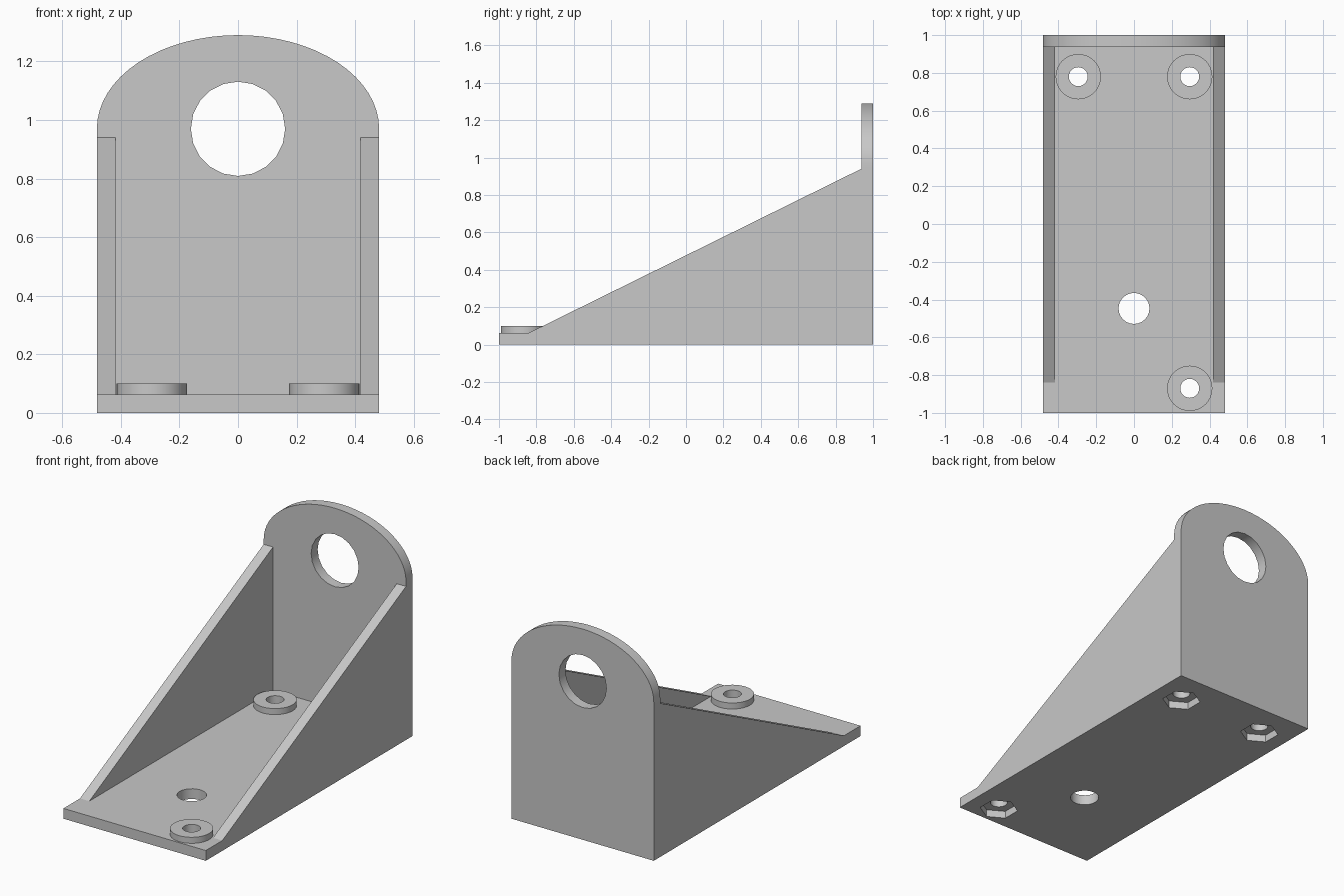
import bpy
import bmesh
from math import sin, cos, pi, radians
from mathutils import Matrix

if "Cube" in bpy.data.objects:
    bpy.data.objects.remove(bpy.data.objects["Cube"], do_unlink=True)

grey = bpy.data.materials.new("plain grey")
grey.use_nodes = True
grey.diffuse_color = (0.58, 0.58, 0.58, 1)
grey.node_tree.nodes["Principled BSDF"].inputs["Base Color"].default_value = grey.diffuse_color

W, T = 0.482, 0.063          # half width, sheet thickness
BACK = 1 - T                 # front face of the back plate
BOSS_TOP = 0.1
BOLTS = [(-0.295, 0.78), (0.295, 0.78), (0.295, -0.87)]


def add_object(name, bm):
    bmesh.ops.recalc_face_normals(bm, faces=bm.faces)
    mesh = bpy.data.meshes.new(name)
    bm.to_mesh(mesh)
    bm.free()
    mesh.materials.append(grey)
    ob = bpy.data.objects.new(name, mesh)
    bpy.context.collection.objects.link(ob)
    return ob


def prism(name, points, offset):
    """Extrude a closed outline along an offset."""
    bm = bmesh.new()
    face = bm.faces.new([bm.verts.new(p) for p in points])
    new = bmesh.ops.extrude_face_region(bm, geom=[face])["geom"]
    bmesh.ops.translate(bm, vec=offset, verts=[v for v in new if isinstance(v, bmesh.types.BMVert)])
    return add_object(name, bm)


def upright(name, x, y, low, high, radius, sides, turn=0):
    """Vertical cylinder or hexagon between two heights."""
    ring = [(x + radius * cos(turn + 2 * pi * i / sides),
             y + radius * sin(turn + 2 * pi * i / sides), low) for i in range(sides)]
    return prism(name, ring, (0, 0, high - low))


def combine(target, tool, operation):
    mod = target.modifiers.new(operation.title(), 'BOOLEAN')
    mod.operation, mod.solver, mod.object = operation, 'EXACT', tool
    bpy.context.view_layer.objects.active = target
    bpy.ops.object.modifier_apply(modifier=mod.name)
    bpy.data.objects.remove(tool, do_unlink=True)


# Base plate
bracket = prism("bracket", [(-W, -1, 0), (W, -1, 0), (W, 1, 0), (-W, 1, 0)], (0, 0, T))

# Sloping side walls
for x in (-W, W - T):
    outline = [(x, -0.84, 0), (x, 1, 0), (x, 1, 0.94), (x, BACK, 0.94), (x, -0.84, T)]
    combine(bracket, prism("side_wall", outline, (T, 0, 0)), 'UNION')

# Back plate with elliptical top
arch = [(W * cos(pi * i / 32), BACK, 0.97 + 0.32 * sin(pi * i / 32)) for i in range(33)]
back = prism("back_plate", [(W, BACK, 0)] + arch + [(-W, BACK, 0)], (0, T, 0))
combine(bracket, back, 'UNION')

# Round bosses, bolt holes and hexagonal nut pockets
for x, y in BOLTS:
    combine(bracket, upright("boss", x, y, T / 2, BOSS_TOP, 0.12, 32), 'UNION')
for x, y in BOLTS:
    combine(bracket, upright("bolt_hole", x, y, -0.1, 0.3, 0.05, 24), 'DIFFERENCE')
    combine(bracket, upright("nut_pocket", x, y, -0.1, 0.045, 0.11, 6, pi / 2), 'DIFFERENCE')

# Cable hole in the base and large hole in the back
combine(bracket, upright("base_hole", 0, -0.447, -0.1, 0.3, 0.082, 24), 'DIFFERENCE')
ring = [(0.161 * cos(2 * pi * i / 20), 0.8, 0.97 + 0.161 * sin(2 * pi * i / 20)) for i in range(20)]
combine(bracket, prism("back_hole", ring, (0, 0.4, 0)), 'DIFFERENCE')

# Tidy flat faces and shade
bm = bmesh.new()
bm.from_mesh(bracket.data)
bmesh.ops.remove_doubles(bm, verts=bm.verts, dist=0.0001)
bm.to_mesh(bracket.data)
bm.free()
bpy.ops.object.select_all(action='DESELECT')
bracket.select_set(True)
bpy.context.view_layer.objects.active = bracket
bpy.ops.object.shade_smooth_by_angle(angle=radians(24))
